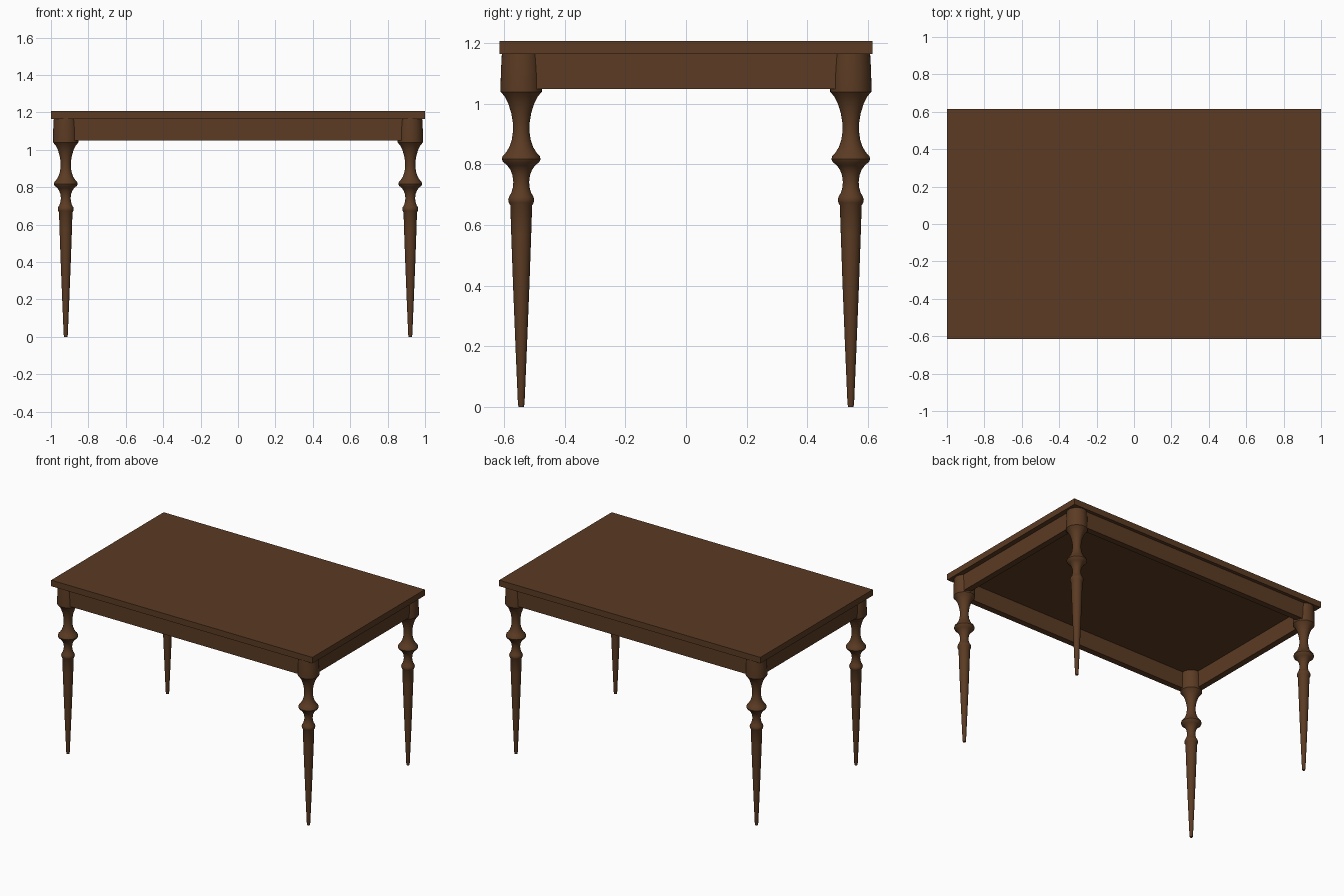
import bpy, bmesh, math

if "Cube" in bpy.data.objects:
    bpy.data.objects.remove(bpy.data.objects["Cube"])

wood = bpy.data.materials.new("dark brown wood")
wood.diffuse_color = (0.105, 0.044, 0.017, 1)
wood.use_nodes = True
wood.node_tree.nodes["Principled BSDF"].inputs["Base Color"].default_value = wood.diffuse_color


def finish(bm, name):
    mesh = bpy.data.meshes.new(name)
    bmesh.ops.recalc_face_normals(bm, faces=bm.faces[:])
    bm.to_mesh(mesh)
    bm.free()
    mesh.materials.append(wood)
    obj = bpy.data.objects.new(name, mesh)
    bpy.context.collection.objects.link(obj)
    return obj


def box(name, x0, x1, y0, y1, z0, z1):
    bm = bmesh.new()
    bmesh.ops.create_cube(bm, size=1)
    for v in bm.verts:
        v.co = (x1 if v.co.x > 0 else x0, y1 if v.co.y > 0 else y0, z1 if v.co.z > 0 else z0)
    return finish(bm, name)


def turned(name, profile, x, y, sides=40):
    bm = bmesh.new()
    rings = []
    for r, z in profile:
        rings.append([bm.verts.new((x + r * math.cos(2 * math.pi * i / sides),
                                    y + r * math.sin(2 * math.pi * i / sides), z))
                      for i in range(sides)])
    for a, b in zip(rings, rings[1:]):
        for i in range(sides):
            j = (i + 1) % sides
            bm.faces.new((a[i], a[j], b[j], b[i]))
    bm.faces.new(rings[0])
    bm.faces.new(rings[-1])
    obj = finish(bm, name)
    bpy.ops.object.select_all(action='DESELECT')
    obj.select_set(True)
    bpy.context.view_layer.objects.active = obj
    bpy.ops.object.shade_smooth_by_angle(angle=math.radians(35))
    return obj


# Leg outline (radius, height) from foot to head
LEG = [(0.009, 0.0), (0.011, 0.012), (0.019, 0.2), (0.027, 0.4), (0.033, 0.57), (0.036, 0.665),
       (0.041, 0.674), (0.043, 0.684), (0.040, 0.694), (0.033, 0.706), (0.028, 0.722),
       (0.026, 0.742), (0.029, 0.765), (0.036, 0.783), (0.047, 0.798), (0.060, 0.808),
       (0.064, 0.818), (0.061, 0.828), (0.050, 0.840), (0.039, 0.858), (0.031, 0.882),
       (0.027, 0.910), (0.028, 0.940), (0.033, 0.970), (0.043, 1.002), (0.055, 1.025),
       (0.068, 1.040), (0.068, 1.07), (0.067, 1.11), (0.064, 1.165)]

# Table top
box("table_top", -1, 1, -0.615, 0.615, 1.165, 1.207)

# Apron rails
AX, AY, T = 0.966, 0.592, 0.042
LX, LY = 0.921, 0.544
for s, side in ((-1, "front"), (1, "back")):
    ys = sorted((s * AY, s * (AY - T)))
    box(side + "_apron", -LX, LX, *ys, 1.05, 1.165)
for s, side in ((-1, "left"), (1, "right")):
    xs = sorted((s * AX, s * (AX - T)))
    box(side + "_apron", *xs, -LY, LY, 1.05, 1.165)

# Turned legs
for sy, fb in ((-1, "front"), (1, "back")):
    for sx, lr in ((-1, "left"), (1, "right")):
        turned(f"{fb}_{lr}_leg", LEG, sx * LX, sy * LY)
